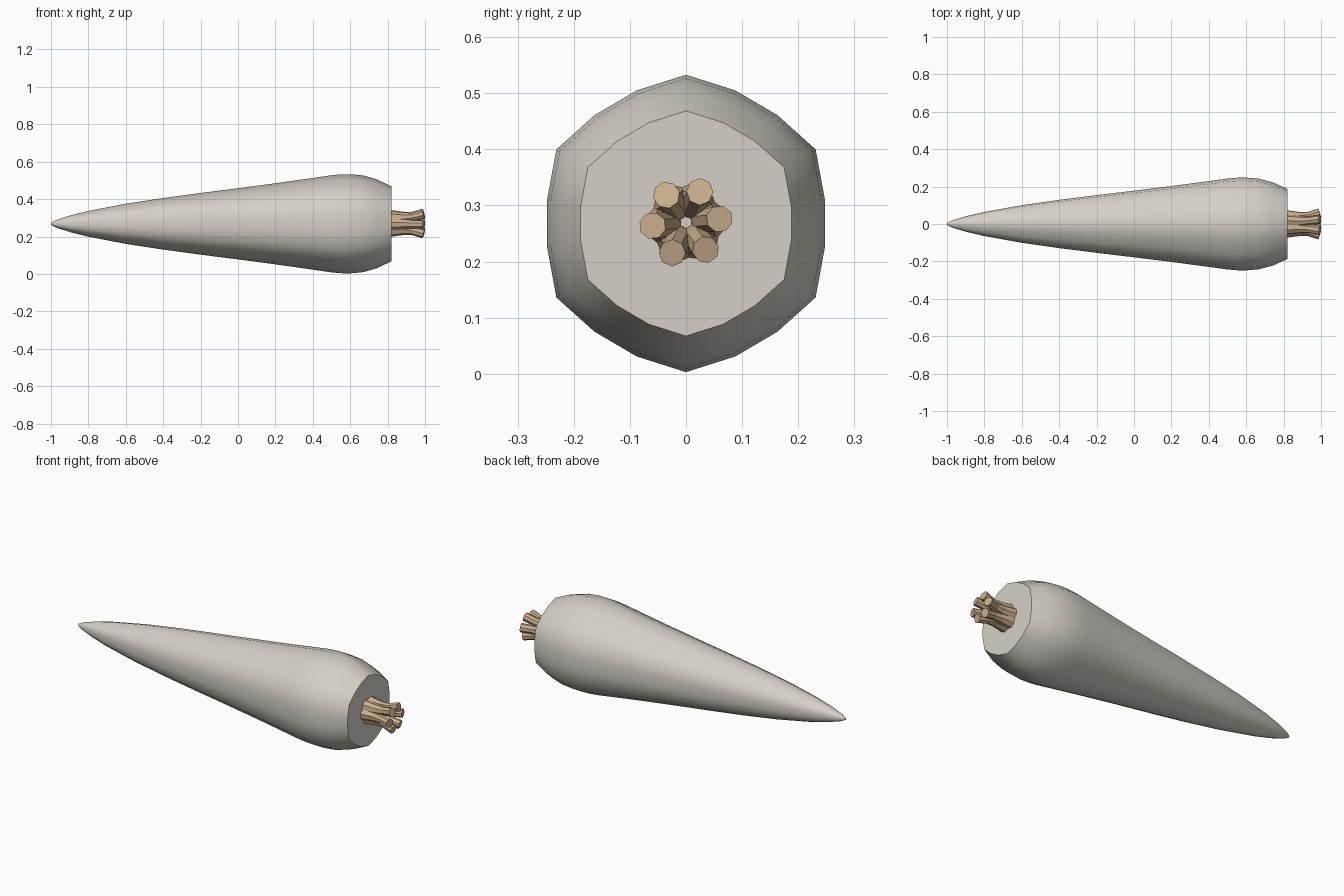
import bpy, bmesh, math
from mathutils import Vector, Matrix

if "Cube" in bpy.data.objects:
    bpy.data.objects.remove(bpy.data.objects["Cube"])

CENTRE_Z = 0.268


def material(name, rgb):
    m = bpy.data.materials.new(name)
    m.use_nodes = True
    colour = (*rgb, 1)
    m.diffuse_color = colour
    m.node_tree.nodes["Principled BSDF"].inputs["Base Color"].default_value = colour
    return m


def loft(name, rings, mat, smooth_angle=None):
    """Skin a row of equal rings and close both ends."""
    bm = bmesh.new()
    loops = [[bm.verts.new(p) for p in ring] for ring in rings]
    for a, b in zip(loops, loops[1:]):
        for i in range(len(a)):
            j = (i + 1) % len(a)
            bm.faces.new((a[i], a[j], b[j], b[i]))
    bm.faces.new(loops[0][::-1])
    bm.faces.new(loops[-1])
    bmesh.ops.recalc_face_normals(bm, faces=bm.faces)
    mesh = bpy.data.meshes.new(name)
    bm.to_mesh(mesh)
    bm.free()
    mesh.materials.append(mat)
    obj = bpy.data.objects.new(name, mesh)
    bpy.context.collection.objects.link(obj)
    if smooth_angle:
        bpy.ops.object.select_all(action="DESELECT")
        obj.select_set(True)
        bpy.context.view_layer.objects.active = obj
        bpy.ops.object.shade_smooth_by_angle(angle=math.radians(smooth_angle))
    return obj


root_mat = material("pale root", (0.66, 0.63, 0.57))
stem_mat = material("tan stem", (0.60, 0.43, 0.27))

# Root: an uneven, slightly pointed outline scaled along the length
half = [(0, 0.265), (0.088, 0.237), (0.163, 0.193), (0.231, 0.132), (0.248, 0.04)]
right = half + [(y, -z) for y, z in half[:0:-1]] + [(0, -0.265)]
outline = right + [(-y, z) for y, z in right[-2:0:-1]]
profile = [(-1.0, 0.02), (-0.97, 0.08), (-0.9, 0.165), (-0.8, 0.26),
           (-0.6, 0.405), (-0.4, 0.52), (-0.2, 0.622), (0.0, 0.718),
           (0.2, 0.818), (0.4, 0.925), (0.5, 0.98), (0.55, 0.997),
           (0.6, 1.0), (0.67, 0.975), (0.74, 0.90), (0.82, 0.757)]
loft("root", [[(x, y * s, CENTRE_Z + z * s) for y, z in outline]
              for x, s in profile], root_mat, 40)

# Stems: a ring of cut stalks that pinch together and then flare outward
STEMS, SIDES = 6, 8
stations = [(0.80, 0.042, 0.036, 0), (0.88, 0.037, 0.029, 0),
            (0.93, 0.042, 0.023, 0.12), (0.987, 0.060, 0.024, 0.3)]
for n in range(STEMS):
    angle = math.tau * n / STEMS + 0.1
    spin = Matrix.Rotation(angle, 3, "X")
    rings = []
    for x, distance, radius, tilt in stations:
        ring = []
        for k in range(SIDES):
            a = math.tau * (k + 0.5) / SIDES
            out, side = radius * math.cos(a), radius * math.sin(a)
            p = spin @ Vector((x - out * tilt, distance + out, side))
            ring.append(p + Vector((0, 0, CENTRE_Z + 0.002)))
        rings.append(ring)
    # Stretch the cut end so it reaches the full length
    rings[-1] = [p + Vector((0.006, 0, 0)) for p in rings[-1]]
    loft(f"stem_{n + 1}", rings, stem_mat)
